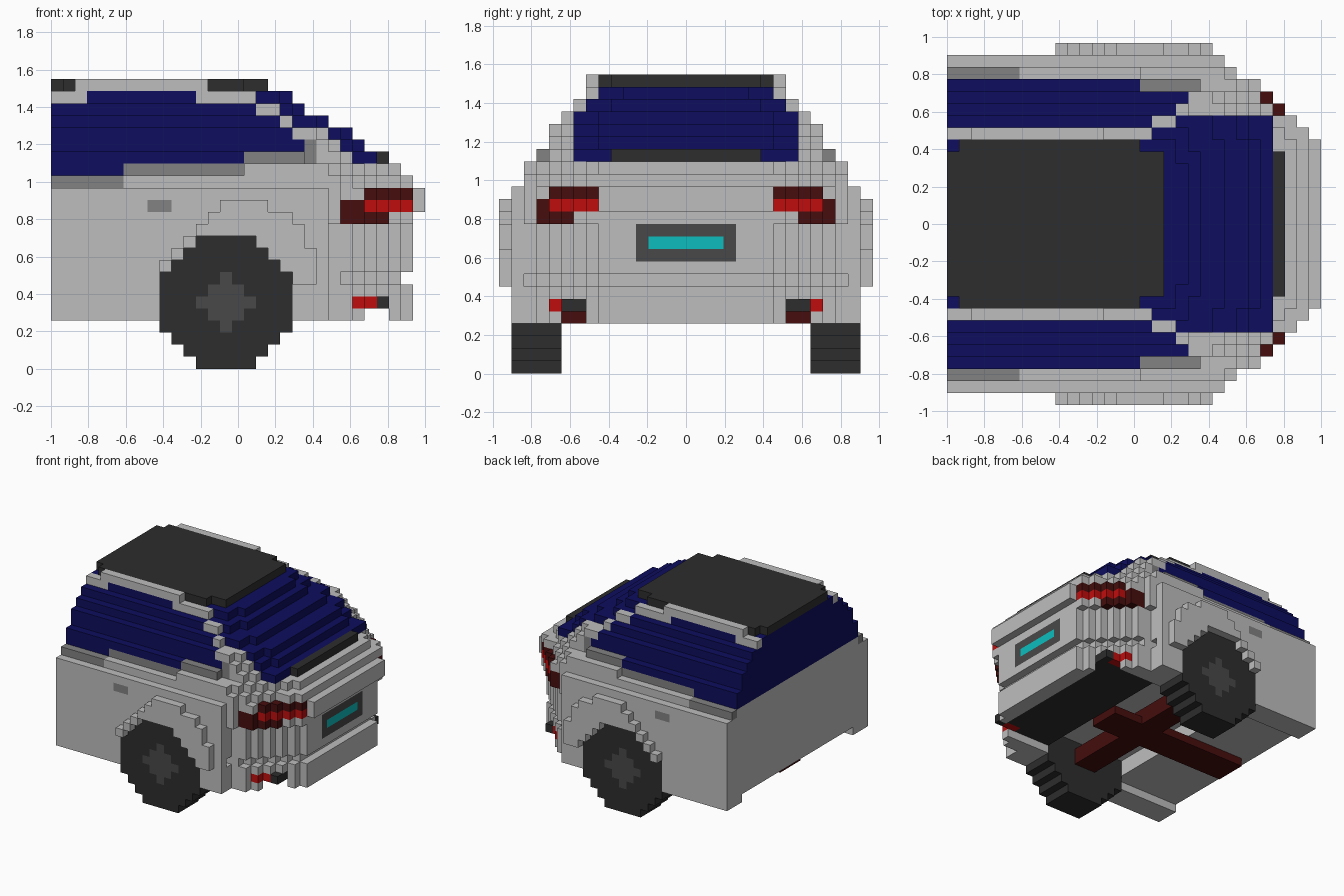
import bpy, bmesh

cube = bpy.data.objects.get("Cube")
if cube:
    bpy.data.objects.remove(cube, do_unlink=True)

V = 2 / 31                      # voxel size; grid is 31 long, 30 wide, 24 high
MID = 14                        # last column before the centre plane
cells = {}                      # (i, m, k) -> part, m counts inwards from the side


def fill(part, i, m, k):
    """Fill a block of cells, inclusive ranges; part None clears it."""
    for a in range(i[0], i[1] + 1):
        for b in range(m[0], m[1] + 1):
            for c in range(k[0], k[1] + 1):
                if part:
                    cells[a, b, c] = part
                else:
                    cells.pop((a, b, c), None)


# Lower body: rounded tail, one plan outline shifted and clipped per layer
TAIL = [21, 22, 23, 25, 26, 27, 28, 29] + [30] * 7


def body_layer(k, shift, limit, first=1):
    for m in range(first, MID + 1):
        end = min(TAIL[m] - (shift if 2 <= m <= 8 else 0), limit)
        fill("body", (0, end), (m, m), (k, k))


for k in (4, 5, 6):
    body_layer(k, 1, 29)
body_layer(7, 2, 28)
for k in range(8, 12):
    body_layer(k, 1, 29)
body_layer(12, 0, 29)
for k in (13, 14):
    body_layer(k, 0, 30)
body_layer(15, 0, 29, 2)
for m, end in ((3, 24), (4, 25), (5, 26)):
    fill(None, (end + 1, 30), (m, m), (15, 15))
for m in range(2, MID + 1):
    fill("body", (16 if m == 2 else 0, min(TAIL[m] - 2 + (m == 2), 28)), (m, m), (16, 16))

# Underside: sills, axle trench and rear recess
fill(None, (0, 19), (4, MID), (4, 4))
fill(None, (9, 19), (4, MID), (5, 6))
fill(None, (20, 27), (5, MID), (4, 4))
fill("underbody_panel", (20, 27), (5, MID), (5, 5))
fill("axle", (13, 15), (5, MID), (4, 5))
fill("drive_shaft", (1, 19), (13, MID), (4, 4))

# Wheels with hubs
WHEEL = [2, 3, 4, 5, 5, 5, 5, 5, 4, 3, 2]
for k, half in enumerate(WHEEL):
    fill("wheels", (14 - half, 14 + half), (1, 4), (k, k))
for k, half in zip(range(3, 8), (0, 1, 2, 1, 0)):
    fill("hubs", (14 - half, 14 + half), (1, 1), (k, k))

# Wheel arch flares follow the tyre
FLARE_TOP = [8, 9, 10, 11, 12, 13, 13, 13, 13, 12, 12, 11, 9]
for i, top in enumerate(FLARE_TOP, 9):
    for k in range(7, top + 1):
        if k > 10 or abs(i - 14) > WHEEL[k]:
            fill("wheel_arches", (i, i), (0, 0), (k, k))

# Belt line trim and door handle
fill("trim", (0, 5), (2, 2), (15, 15))
fill("windows", (0, 5), (3, 3), (16, 16))
fill("windows", (0, 0), (4, MID), (16, 16))
fill("trim", (6, 15), (3, 3), (16, 16))
fill("door_handles", (8, 9), (1, 1), (13, 13))

# Cabin layers: height, side column, side glass end, pillar end,
# first rear glass column, rear glass end
CABIN = ((17, 4, 20, 23, 6, 26), (18, 4, 20, 22, 6, 25), (19, 4, 19, 21, 6, 24),
         (20, 5, 18, 19, 6, 22), (21, 6, 16, 18, 7, 20), (22, 7, 11, 16, 8, 19))
for k, side, glass, pillar, rear, end in CABIN:
    fill("windows", (0, glass), (side, side), (k, k))
    fill("pillars", (glass + 1, pillar), (side, side), (k, k))
    for m in range(side + 1, rear):
        fill("windows", (0, pillar - 1), (m, m), (k, k))
        fill("pillars", (pillar - 1, pillar + 1), (m, m), (k, k))
    for m in range(rear, MID + 1):
        fill("windows", (0, end - (k > 17 and m < rear + 2)), (m, m), (k, k))
fill("windows", (0, 15), (3, 3), (17, 17))
fill("trim", (16, 20), (3, 3), (17, 17))
fill("trim", (21, 21), (4, 4), (17, 18))
fill("pillars", (0, 2), (7, 7), (22, 22))
fill("rear_wiper_panel", (27, 27), (9, MID), (17, 17))

# Roof panel and roof rails
fill("roof", (0, 17), (9, MID), (23, 23))
fill("roof", (1, 15), (8, 8), (23, 23))
fill("roof_rails", (2, 12), (7, 7), (23, 23))

# Tail lights wrap round the corners, reflectors sit in the bumper
for m in range(3, 8):
    i = TAIL[m]
    if m > 3:
        fill("light_surrounds", (i - 1, i), (m, m), (14, 14))
    fill("tail_lights" if m > 3 else "light_surrounds", (i - 1, i), (m, m), (13, 13))
    if m < 6:
        fill("light_surrounds", (i - 1, i), (m, m), (12, 12))
for m in (4, 5):
    fill("reflectors", (TAIL[m] - 2, TAIL[m] - 1), (m, m), (5, 5))

# Rear plate
fill("plate_frame", (29, 29), (11, MID), (9, 11))
fill("plate", (29, 29), (12, MID), (10, 10))

# Materials (sRGB 0-255 turned to linear)
COLOURS = {
    "silver_paint": (190, 190, 190), "blue_glass": (13, 13, 95),
    "black": (45, 45, 45), "grey_trim": (130, 130, 130),
    "dark_grey": (72, 72, 72), "teal": (13, 188, 188),
    "red": (192, 13, 13), "dark_red": (70, 13, 13)}
USES = {
    "silver_paint": ("body", "wheel_arches", "pillars", "roof_rails"),
    "blue_glass": ("windows",),
    "black": ("wheels", "roof", "rear_wiper_panel", "underbody_panel"),
    "grey_trim": ("trim", "door_handles"),
    "dark_grey": ("hubs", "plate_frame"),
    "teal": ("plate",),
    "red": ("tail_lights", "reflectors"),
    "dark_red": ("light_surrounds", "axle", "drive_shaft")}


def make_material(name, rgb):
    lin = [((c / 255 + 0.055) / 1.055) ** 2.4 for c in rgb] + [1]
    mat = bpy.data.materials.new(name)
    mat.use_nodes = True
    mat.diffuse_color = lin
    bsdf = next(n for n in mat.node_tree.nodes if n.type == 'BSDF_PRINCIPLED')
    bsdf.inputs["Base Color"].default_value = lin
    return mat


# Mirror the cells across the centre plane
grid = {}
for (i, m, k), part in cells.items():
    grid[i, m, k] = grid[i, 29 - m, k] = part


def build(part, mat):
    """Mesh the exposed sides of a part's cells and merge flat areas."""
    bm = bmesh.new()
    verts = {}

    def vert(p):
        if p not in verts:
            verts[p] = bm.verts.new((p[0] * V - 1, (p[1] - 15) * V, p[2] * V))
        return verts[p]

    for cell, owner in grid.items():
        if owner != part:
            continue
        for axis in range(3):
            u, w = (axis + 1) % 3, (axis + 2) % 3
            for side in (0, 1):
                near = list(cell)
                near[axis] += 2 * side - 1
                if tuple(near) in grid:
                    continue
                ring = []
                for du, dw in ((0, 0), (1, 0), (1, 1), (0, 1)):
                    p = list(cell)
                    p[axis] += side
                    p[u] += du
                    p[w] += dw
                    ring.append(vert(tuple(p)))
                bm.faces.new(ring if side else ring[::-1])
    bmesh.ops.dissolve_limit(bm, angle_limit=0.01, verts=bm.verts, edges=bm.edges)
    mesh = bpy.data.meshes.new(part)
    bm.to_mesh(mesh)
    bm.free()
    mesh.materials.append(mat)
    bpy.context.collection.objects.link(bpy.data.objects.new(part, mesh))


for colour, parts in USES.items():
    mat = make_material(colour, COLOURS[colour])
    for part in parts:
        build(part, mat)
